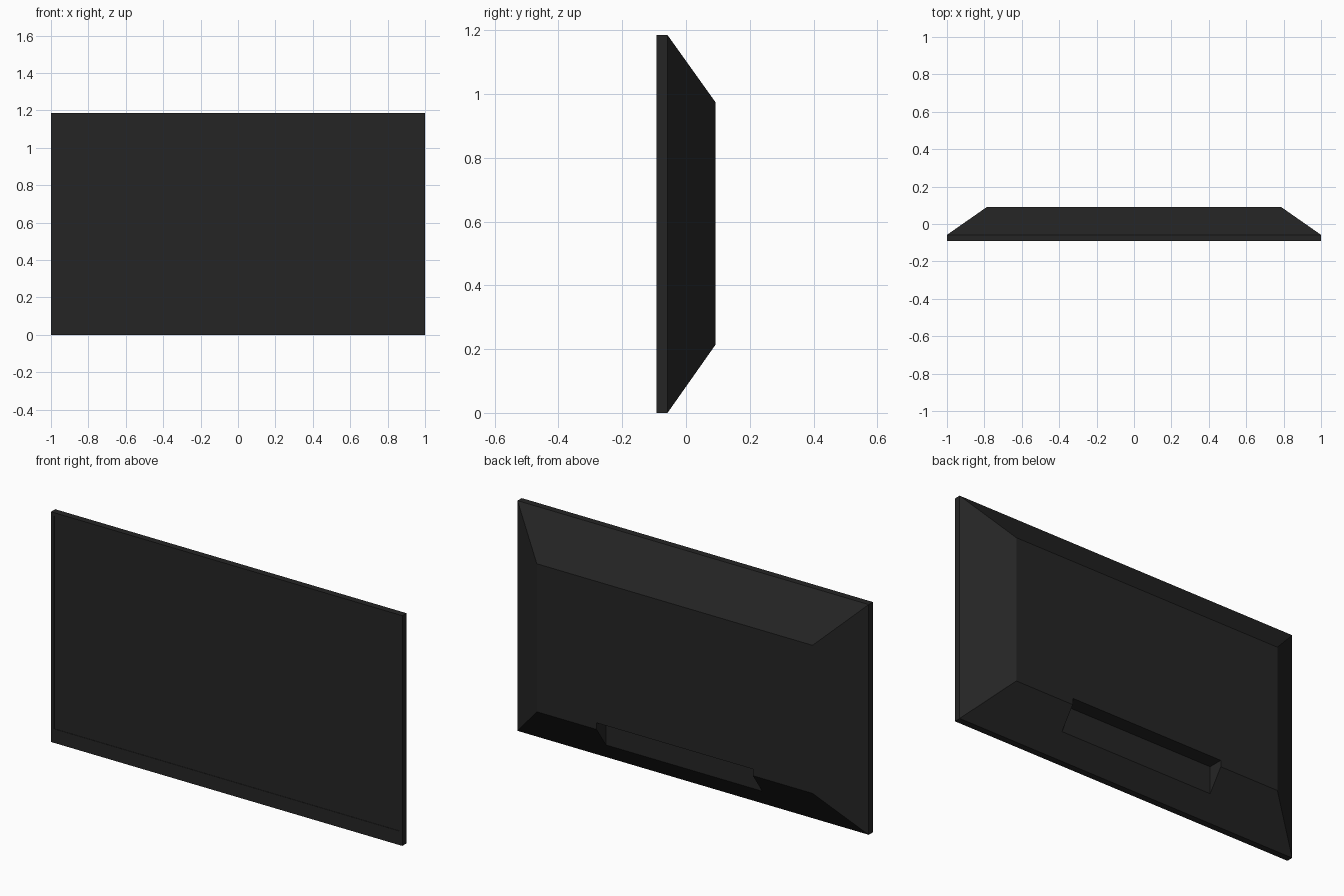
import bpy, bmesh

if "Cube" in bpy.data.objects:
    bpy.data.objects.remove(bpy.data.objects["Cube"])

W, H = 1.0, 1.185              # half width, height
YF, YM, YB = -0.092, -0.058, 0.092   # front, frame back, rear panel

def material(name, c):
    m = bpy.data.materials.new(name)
    m.diffuse_color = (*c, 1)
    m.use_nodes = True
    m.node_tree.nodes["Principled BSDF"].inputs["Base Color"].default_value = m.diffuse_color
    return m

black = material("black plastic", (0.0185, 0.0185, 0.0185))

def rect(bm, hw, z0, z1, y):
    return [bm.verts.new((x, y, z)) for x, z in ((-hw, z0), (hw, z0), (hw, z1), (-hw, z1))]

def bridge(bm, a, b):
    for i in range(4):
        j = (i + 1) % 4
        bm.faces.new((a[i], a[j], b[j], b[i]))

def finish(bm, name):
    bmesh.ops.recalc_face_normals(bm, faces=bm.faces)
    me = bpy.data.meshes.new(name)
    bm.to_mesh(me)
    bm.free()
    me.materials.append(black)
    ob = bpy.data.objects.new(name, me)
    bpy.context.collection.objects.link(ob)
    return ob

# Housing: slim frame, sloped back, and a very shallow screen set into the front
bm = bmesh.new()
loops = [
    rect(bm, W - 0.018, 0.072, H - 0.018, YF + 0.002),
    rect(bm, W - 0.018, 0.072, H - 0.018, YF),
    rect(bm, W, 0, H, YF),
    rect(bm, W, 0, H, YM),
    rect(bm, 0.785, 0.213, 0.975, YB),
]
for a, b in zip(loops, loops[1:]):
    bridge(bm, a, b)
bm.faces.new(loops[0])
bm.faces.new(loops[-1])
housing = finish(bm, "television_housing")

# Connector recess cut into the lower rear slope
bm = bmesh.new()
a = rect(bm, 0.445, -0.1, 0.247, 0.015)
b = rect(bm, 0.445, -0.1, 0.247, 0.3)
bridge(bm, a, b)
bm.faces.new(a)
bm.faces.new(b)
cutter = finish(bm, "recess_cutter")
cutter.hide_render = True
cutter.hide_viewport = False

mod = housing.modifiers.new("connector_recess", 'BOOLEAN')
mod.operation = 'DIFFERENCE'
mod.solver = 'EXACT'
mod.object = cutter
bpy.context.view_layer.objects.active = housing
housing.select_set(True)
bpy.ops.object.modifier_apply(modifier=mod.name)
bpy.data.objects.remove(cutter, do_unlink=True)
